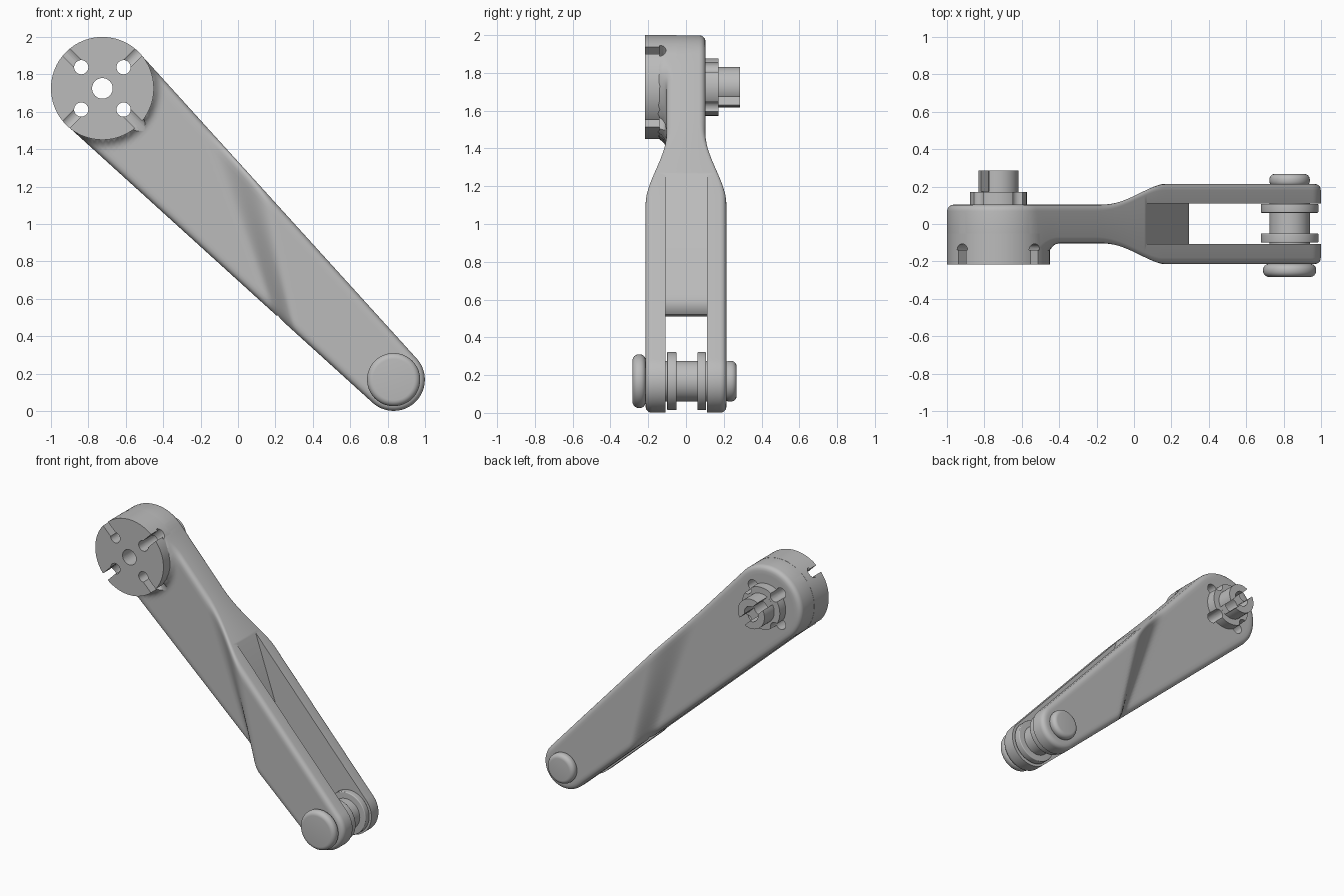
import bpy, bmesh, math
from mathutils import Vector

cube = bpy.data.objects.get("Cube")
if cube:
    bpy.data.objects.remove(cube, do_unlink=True)

grey = bpy.data.materials.new("plain grey")
grey.use_nodes = True
grey.diffuse_color = (0.5, 0.5, 0.5, 1)
grey.node_tree.nodes["Principled BSDF"].inputs["Base Color"].default_value = (0.5, 0.5, 0.5, 1)

# Centres of the big and small ends, in the x-z plane
A, B = Vector((-0.725, 1.725)), Vector((0.832, 0.168))
RA, RB = 0.275, 0.168
AXIS = (B - A).normalized()
PERP = Vector((-AXIS.y, AXIS.x))


def at(p, y):
    return Vector((p.x, y, p.y))


def finish(name, bm):
    bmesh.ops.remove_doubles(bm, verts=bm.verts, dist=1e-4)
    bmesh.ops.recalc_face_normals(bm, faces=bm.faces)
    me = bpy.data.meshes.new(name)
    bm.to_mesh(me)
    bm.free()
    me.materials.append(grey)
    ob = bpy.data.objects.new(name, me)
    bpy.context.collection.objects.link(ob)
    return ob


def skin(bm, rows):
    """Quads between successive closed rows of points."""
    vs = [[bm.verts.new(p) for p in row] for row in rows]
    for a, b in zip(vs, vs[1:]):
        for i in range(len(a)):
            j = (i + 1) % len(a)
            bm.faces.new((a[i], a[j], b[j], b[i]))


def lathe(name, centre, profile, n=64):
    """Turn (radius, y) points round the y axis through centre."""
    bm = bmesh.new()
    angles = [2 * math.pi * i / n for i in range(n)]
    profile = [(1e-6, profile[0][1])] + profile + [(1e-6, profile[-1][1])]
    skin(bm, [[at(centre + Vector((math.cos(t), math.sin(t))) * r, y) for t in angles]
              for r, y in profile])
    bmesh.ops.dissolve_degenerate(bm, dist=1e-5, edges=bm.edges)
    return finish(name, bm)


def disc(r, y0, y1, b=0.0):
    """Profile of a disc with corners rounded by b."""
    if not b:
        return [(r, y0), (r, y1)]
    arc = [(r - b + b * math.sin(k * math.pi / 12), b - b * math.cos(k * math.pi / 12))
           for k in range(7)]
    return [(x, y0 + h) for x, h in arc] + [(x, y1 - h) for x, h in reversed(arc)]


def prism(name, points, move):
    bm = bmesh.new()
    face = bm.faces.new([bm.verts.new(p) for p in points])
    out = bmesh.ops.extrude_face_region(bm, geom=[face])["geom"]
    bmesh.ops.translate(bm, vec=move, verts=[g for g in out if isinstance(g, bmesh.types.BMVert)])
    return finish(name, bm)


def cut(target, cutters):
    bpy.context.view_layer.objects.active = target
    for c in cutters:
        m = target.modifiers.new("cut", "BOOLEAN")
        m.operation, m.solver, m.object = "DIFFERENCE", "EXACT", c
        bpy.ops.object.modifier_apply(modifier=m.name)


# Half thickness of the arm: thin shank, flaring to the fork across a slanted line
def flare(p):
    t = min(max((1.335 - p.y) / 0.755, -0.3), 1.2)
    w = 0.12 - 0.06 * t
    s = min(max((p.x - 0.22 * t + w) / (2 * w), 0), 1)
    return 0.104 + 0.111 * s * s * (3 - 2 * s)


def boss_fillet(p, r=0.05):
    d = min(max((p - A).length - RA, 0), r)
    return r - math.sqrt(r * r - (r - d) ** 2)


def rim(d, r=0.035):
    d = min(d, r)
    return r - math.sqrt(r * r - (r - d) ** 2)


# Arm body: spokes running from the outline to the centre line
alpha = math.acos((RA - RB) / (B - A).length)
spokes = []
NA, NS, NB = 48, 110, 36
for i in range(NA):
    spokes.append((0, alpha + (2 * math.pi - 2 * alpha) * i / NA))
for i in range(NS):
    spokes.append((i / NS, -alpha))
for i in range(NB):
    spokes.append((1, -alpha + 2 * alpha * i / NB))
for i in range(NS):
    spokes.append((1 - i / NS, alpha))
insets = [0, 0.002, 0.006, 0.012, 0.02, 0.035]
rows = {-1: [], 1: []}
for side in rows:
    for k in range(len(insets) + 10):
        row = []
        for t, ang in spokes:
            r = RA - 0.001 + (RB - RA) * t
            d = insets[k] if k < len(insets) else 0.035 + (r - 0.035) * (k - 5) / 10
            p = A.lerp(B, t) + (AXIS * math.cos(ang) + PERP * math.sin(ang)) * (r - d)
            h = flare(p) - rim(d)
            if side < 0:
                h += boss_fillet(p)
            row.append(at(p, side * h))
        rows[side].append(row)
bm = bmesh.new()
skin(bm, rows[-1][::-1] + rows[1])
arm = finish("arm_body", bm)

# Fork gap with a slanted end wall
gap = [(-0.05, 1.6), (0.28, 0.63), (0.295, 0.59), (0.292, 0.55), (0.275, 0.522), (0.245, 0.51),
       (0.1, 0.51), (0.1, -0.2), (1.3, -0.2), (1.3, 1.6)]
fork_gap = prism("fork_gap_cutter", [(x, -0.108, z) for x, z in gap], (0, 0.218, 0))

# Round face boss, rear collar and rear stub
boss = lathe("face_boss", A, disc(RA, -0.216, -0.05), 96)
collar = lathe("rear_collar", A, disc(0.152, 0.09, 0.172))
stub = lathe("rear_stub", A, disc(0.107, 0.15, 0.285))

# Through holes and the four undercut radial slots
holes = [lathe("centre_hole_cutter", A, disc(0.055, -0.5, 0.5), 40)]
slots = []
for q in range(4):
    a = math.pi / 4 + q * math.pi / 2
    out, across = Vector((math.cos(a), math.sin(a))), Vector((-math.sin(a), math.cos(a)))
    holes.append(lathe("bolt_hole_cutter", A + out * 0.16, disc(0.038, -0.5, 0.5), 32))
    dome = [(0.04 * math.cos(k * math.pi / 10), -0.14 + 0.034 * math.sin(k * math.pi / 10))
            for k in range(11)]
    shape = [(0.027, -0.3), (0.027, -0.14)] + dome + [(-0.027, -0.14), (-0.027, -0.3)]
    slots.append(prism("radial_slot_cutter", [at(A + out * 0.16 + across * u, y) for u, y in shape],
                       at(out * 0.2, 0)))
key = prism("key_slot_cutter", [at(A - AXIS * 0.2 + PERP * u, y) for u, y in
            ((-0.03, 0.173), (0.03, 0.173), (0.03, 0.4), (-0.03, 0.4))], at(AXIS * 0.4, 0))

cut(arm, [fork_gap] + holes + slots)
cut(boss, holes + slots)
cut(collar, holes)
cut(stub, [holes[0], key])
for c in [fork_gap, key] + holes + slots:
    bpy.data.objects.remove(c, do_unlink=True)

# Fork pin with rounded heads, and the flanged roller
parts = [arm, boss, collar, stub,
         lathe("pin_front_head", B, disc(0.142, -0.283, -0.213, 0.032)),
         lathe("pin_rear_head", B, disc(0.108, 0.2, 0.268, 0.03)),
         lathe("pin_core", B, disc(0.108, -0.2, 0.2)),
         lathe("roller_front_flange", B, disc(0.154, -0.1, -0.05, 0.006)),
         lathe("roller_rear_flange", B, disc(0.154, 0.06, 0.107, 0.006))]

bpy.ops.object.select_all(action="DESELECT")
for ob in parts:
    ob.select_set(True)
bpy.context.view_layer.objects.active = arm
bpy.ops.object.shade_smooth_by_angle(angle=math.radians(35))
